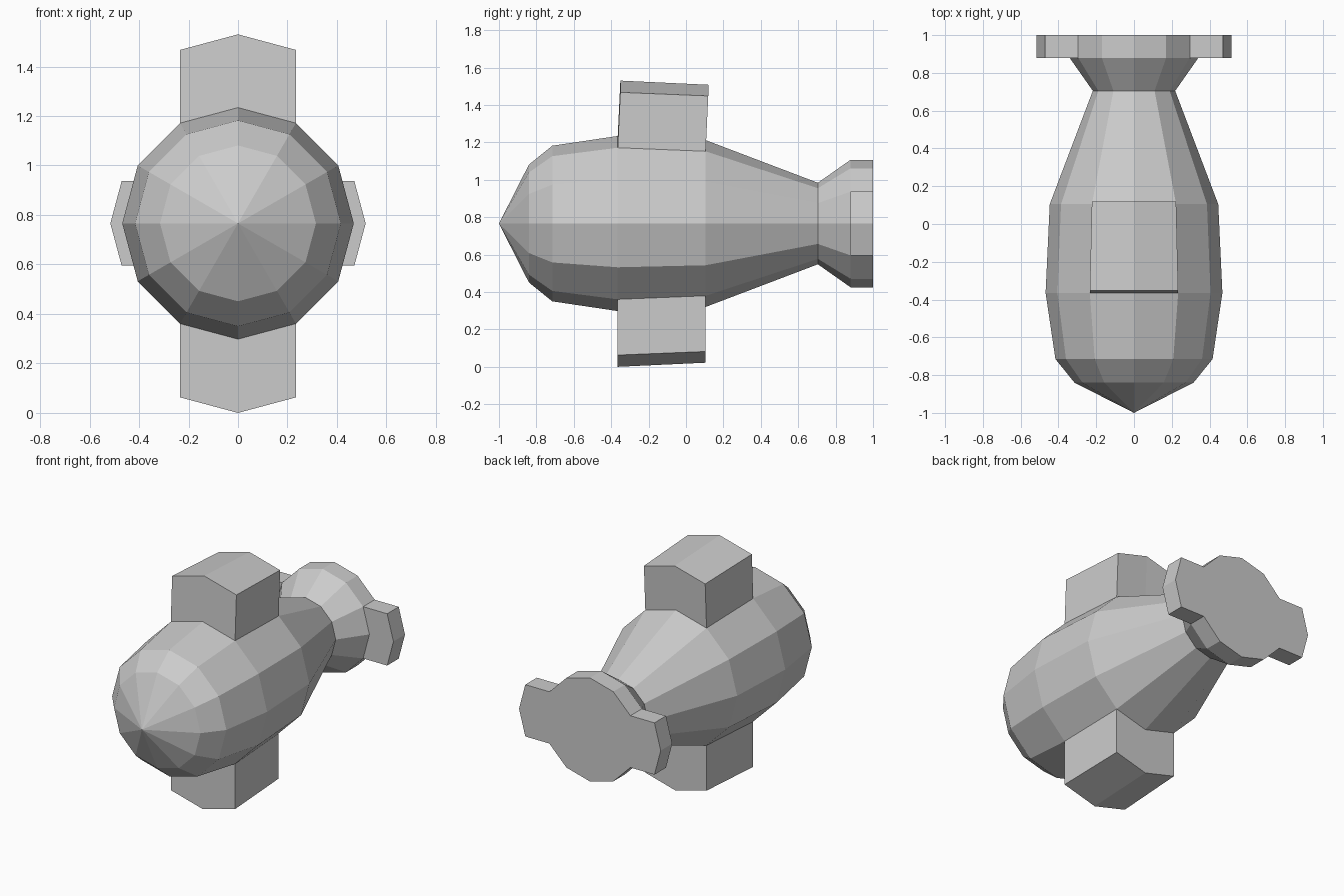
import bpy, bmesh, math
from mathutils import Vector

if "Cube" in bpy.data.objects:
    bpy.data.objects.remove(bpy.data.objects["Cube"])

SIDES = 12
CZ = 0.766
# (y, radius) profile from behind the nose tip to the flared tail
PROFILE = [(-0.84, 0.315), (-0.715, 0.416), (-0.365, 0.468), (0.105, 0.446),
           (0.705, 0.218), (0.88, 0.341), (1.0, 0.341)]

bm = bmesh.new()

# Faceted body of revolution around the y axis
rings = []
for y, r in PROFILE:
    rings.append([bm.verts.new((r * math.cos(2 * math.pi * i / SIDES), y,
                                CZ + r * math.sin(2 * math.pi * i / SIDES)))
                  for i in range(SIDES)])
bands = []
for a, b in zip(rings, rings[1:]):
    bands.append([bm.faces.new((a[i], a[(i + 1) % SIDES], b[(i + 1) % SIDES], b[i]))
                  for i in range(SIDES)])
tip = bm.verts.new((0, -1, CZ))
for i in range(SIDES):
    bm.faces.new((tip, rings[0][(i + 1) % SIDES], rings[0][i]))
bm.faces.new(rings[-1])


def push(band, first, offset):
    """Extrude two neighbouring side faces outward by an offset."""
    faces = [bands[band][first % SIDES], bands[band][(first + 1) % SIDES]]
    out = bmesh.ops.extrude_face_region(bm, geom=faces)["geom"]
    verts = [g for g in out if isinstance(g, bmesh.types.BMVert)]
    bmesh.ops.translate(bm, vec=Vector(offset), verts=verts)
    left = [f for f in faces if f.is_valid]
    if left:
        bmesh.ops.delete(bm, geom=left, context='FACES')


# Top and bottom blocks
push(2, 2, (0, 0.014, 0.296))
push(2, 8, (0, 0, -0.298))
# Side lugs on the tail flange
for first, s in ((11, 1), (5, -1)):
    push(5, first, (0.175 * s, 0, 0))

bmesh.ops.recalc_face_normals(bm, faces=bm.faces)
mesh = bpy.data.meshes.new("finned_body")
bm.to_mesh(mesh)
bm.free()
bpy.context.collection.objects.link(bpy.data.objects.new("finned_body", mesh))
